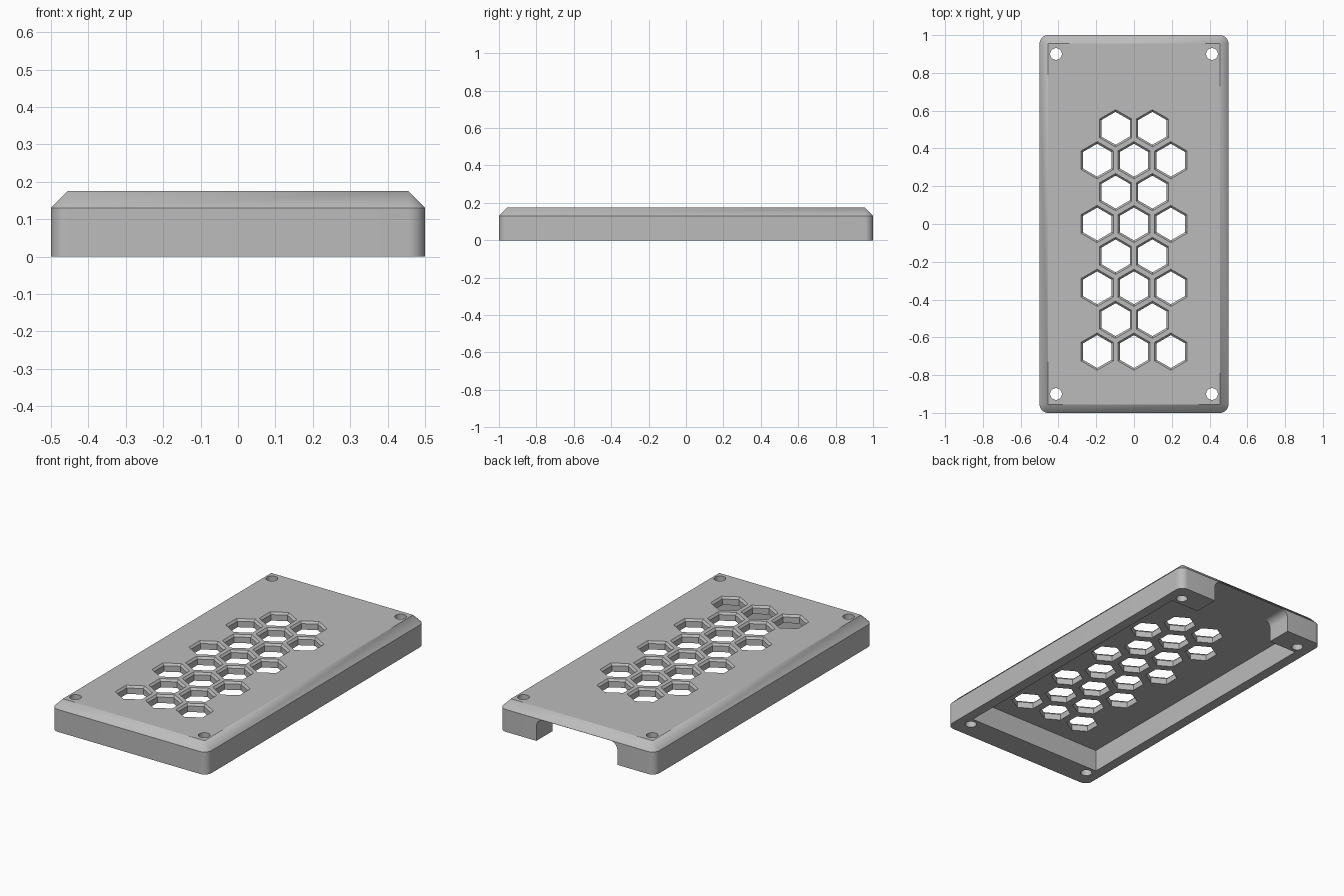
import bpy, bmesh, math

cube = bpy.data.objects.get("Cube")
if cube:
    bpy.data.objects.remove(cube)

HALF_X, HALF_Y, HEIGHT = 0.5, 1.0, 0.175
EDGE = 0.045                 # chamfer size and corner radius
SHOULDER = HEIGHT - EDGE     # where the chamfer starts
CEILING = SHOULDER - 0.001   # underside of the top plate
PITCH = 0.195                # spacing of the vent cells

grey = bpy.data.materials.new("plain_grey")
grey.use_nodes = True
colour = (0.5, 0.5, 0.5, 1)
grey.diffuse_color = colour
grey.node_tree.nodes["Principled BSDF"].inputs["Base Color"].default_value = colour


def skin(bm, loops):
    """Close a stack of equal-length loops into a solid."""
    rings = [[bm.verts.new(p) for p in loop] for loop in loops]
    n = len(rings[0])
    for low, high in zip(rings, rings[1:]):
        for i in range(n):
            j = (i + 1) % n
            bm.faces.new((low[i], low[j], high[j], high[i]))
    bm.faces.new(rings[0][::-1])
    bm.faces.new(rings[-1])


def finish(name, bm):
    bmesh.ops.remove_doubles(bm, verts=bm.verts, dist=1e-5)
    bmesh.ops.recalc_face_normals(bm, faces=bm.faces)
    mesh = bpy.data.meshes.new(name)
    bm.to_mesh(mesh)
    bm.free()
    mesh.materials.append(grey)
    obj = bpy.data.objects.new(name, mesh)
    bpy.context.scene.collection.objects.link(obj)
    return obj


def rounded_rect(radius, z, steps=8):
    """Rectangle grown by a radius around the flat top's corners."""
    pts = []
    for k, (sx, sy) in enumerate([(1, 1), (-1, 1), (-1, -1), (1, -1)]):
        for i in range(steps + 1):
            a = math.pi / 2 * (k + i / steps)
            pts.append((sx * (HALF_X - EDGE) + radius * math.cos(a),
                        sy * (HALF_Y - EDGE) + radius * math.sin(a), z))
    return pts


def ngon(x, y, z, radius, sides):
    step = 2 * math.pi / sides
    return [(x + radius * math.sin(i * step), y + radius * math.cos(i * step), z)
            for i in range(sides)]


# Chamfered cover body
bm = bmesh.new()
skin(bm, [rounded_rect(EDGE, 0), rounded_rect(EDGE, SHOULDER), rounded_rect(0, HEIGHT)])
cover = finish("vented_cover", bm)

# Hollow underside
bm = bmesh.new()
rect = [(-0.44, -0.85), (0.44, -0.85), (0.44, 0.85), (-0.44, 0.85)]
skin(bm, [[(x, y, z) for x, y in rect] for z in (-0.1, CEILING)])
cavity = finish("cavity_cutter", bm)

# Round-shouldered opening through the back wall
bm = bmesh.new()
half, r = 0.26, 0.045
outline = [(-half, -0.1), (half, -0.1)]
for side, start in ((1, 0), (-1, math.pi / 2)):
    for i in range(9):
        a = start + math.pi / 2 * i / 8
        outline.append((side * (half - r) + r * math.cos(a), CEILING - r + r * math.sin(a)))
skin(bm, [[(x, y, z) for x, z in outline] for y in (0.8, 1.1)])
opening = finish("opening_cutter", bm)

# Hexagonal vents with chamfered rims, and corner screw holes
bm = bmesh.new()
outer, inner, depth = 0.0985, 0.087, 0.0115
for row in range(8):
    y = (3 - row) * PITCH * math.sqrt(3) / 2
    count = 2 + row % 2
    for col in range(count):
        x = (col - (count - 1) / 2) * PITCH
        skin(bm, [ngon(x, y, 0.05, inner, 6), ngon(x, y, HEIGHT - depth, inner, 6),
                  ngon(x, y, HEIGHT, outer, 6), ngon(x, y, HEIGHT + 0.05, outer, 6)])
for sx in (-1, 1):
    for sy in (-1, 1):
        skin(bm, [ngon(sx * 0.413, sy * 0.9, z, 0.031, 32) for z in (-0.1, 0.3)])
holes = finish("hole_cutter", bm)

# Cut everything out of the cover
bpy.ops.object.select_all(action='DESELECT')
bpy.context.view_layer.objects.active = cover
cover.select_set(True)
for cutter in (cavity, opening, holes):
    cutter.hide_render = True
    mod = cover.modifiers.new(cutter.name, 'BOOLEAN')
    mod.operation = 'DIFFERENCE'
    mod.solver = 'EXACT'
    mod.object = cutter
    bpy.ops.object.modifier_apply(modifier=mod.name)
    bpy.data.objects.remove(cutter)
bpy.ops.object.shade_smooth_by_angle(angle=math.radians(30))
